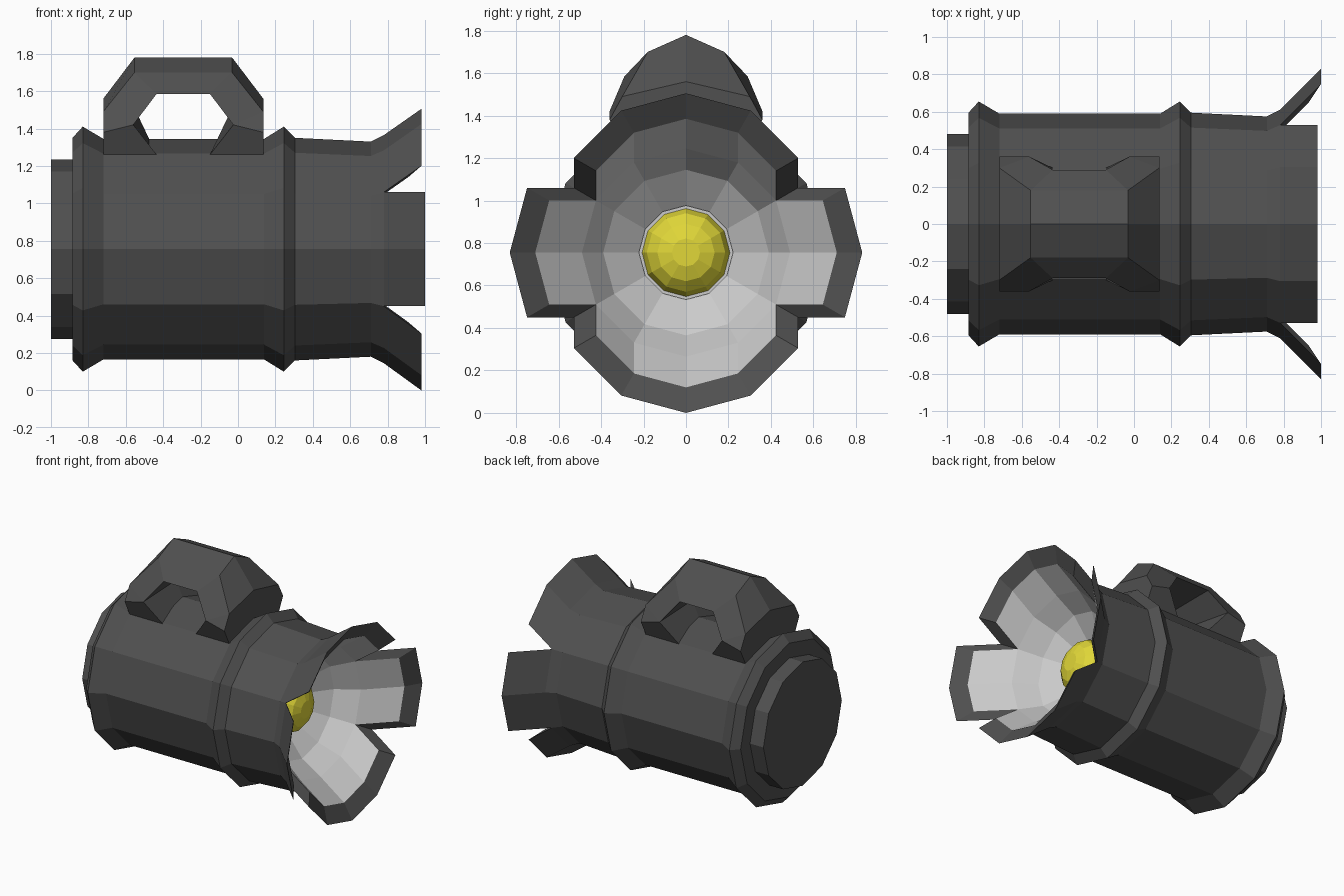
import bpy, bmesh
from math import sin, cos, pi

if "Cube" in bpy.data.objects:
    bpy.data.objects.remove(bpy.data.objects["Cube"])

N = 12        # sides of every round part
AXIS_Z = 0.755


def material(name, rgb):
    m = bpy.data.materials.new(name)
    m.diffuse_color = (*rgb, 1)
    m.use_nodes = True
    m.node_tree.nodes["Principled BSDF"].inputs["Base Color"].default_value = m.diffuse_color
    return m


def ring(bm, x, r):
    return [bm.verts.new((x, r * cos(2 * pi * i / N), AXIS_Z + r * sin(2 * pi * i / N)))
            for i in range(N)]


def lathe(bm, profile, mat=0):
    """Rings along x joined by quads; returns the rings."""
    rings = [ring(bm, x, r) for x, r in profile]
    for a, b in zip(rings, rings[1:]):
        for i in range(N):
            j = (i + 1) % N
            bm.faces.new((a[i], a[j], b[j], b[i])).material_index = mat
    return rings


def finish(bm, name, *mats):
    bmesh.ops.recalc_face_normals(bm, faces=bm.faces)
    me = bpy.data.meshes.new(name)
    bm.to_mesh(me)
    bm.free()
    for m in mats:
        me.materials.append(m)
    ob = bpy.data.objects.new(name, me)
    bpy.context.collection.objects.link(ob)
    return ob


dark = material("dark_grey", (0.08, 0.08, 0.08))
light = material("light_grey", (0.6, 0.6, 0.6))
yellow = material("yellow", (0.75, 0.68, 0.04))

# Housing: outer barrel and inner reflector
bm = bmesh.new()
outer = lathe(bm, [(-1, .48), (-.885, .48), (-.885, .595), (-.83, .655), (-.72, .59),
                   (.14, .59), (.245, .655), (.305, .595), (.71, .575), (.78, .61)])
inner = lathe(bm, [(.71, .49), (.55, .39), (.42, .22)], 1)
bm.faces.new(outer[0])
bm.faces.new(inner[-1]).material_index = 1

# Four flaps, each the rim arc pushed outwards: first index, last index, dx, dy, dz
for first, last, dx, dy, dz in [(-1, 1, .22, .22, 0), (1, 5, .20, 0, .14),
                                (5, 7, .22, -.22, 0), (7, 11, .20, 0, -.145)]:
    rows = []
    for i in range(first, last + 1):
        ob_, ib = outer[-1][i % N], inner[0][i % N]
        ot, it = [bm.verts.new((v.co.x + dx, v.co.y + dy, v.co.z + dz)) for v in (ob_, ib)]
        rows.append((ob_, ot, it, ib))
    for a, b in zip(rows, rows[1:]):
        for k in range(3):  # outside, rim, inside
            f = bm.faces.new((a[k], b[k], b[k + 1], a[k + 1]))
            f.material_index = 1 if k == 2 else 0
    bm.faces.new(rows[0])
    bm.faces.new(rows[-1])
finish(bm, "housing", dark, light)

# Lamp collar
bm = bmesh.new()
r = lathe(bm, [(.40, .222), (.45, .222), (.45, .207), (.40, .207), (.40, .222)])
bmesh.ops.remove_doubles(bm, verts=bm.verts, dist=.0001)
finish(bm, "lamp_collar", light)

# Lamp dome
bm = bmesh.new()
r = lathe(bm, [(.40, .207), (.45, .207), (.515, .185), (.56, .135), (.585, .066)])
bm.faces.new(r[0])
bm.faces.new(r[-1])
finish(bm, "lamp_dome", yellow)

# Handle: stations of (outer centre, outer side, inner side, inner centre)
half = [((-.72, 0, 1.26), (-.72, .30, 1.26), (-.435, .30, 1.26), (-.435, 0, 1.26)),
        ((-.72, 0, 1.40), (-.72, .36, 1.38), (-.56, .36, 1.42), (-.53, 0, 1.46)),
        ((-.72, 0, 1.56), (-.72, .30, 1.49), (-.56, .36, 1.42), (-.53, 0, 1.46)),
        ((-.553, 0, 1.78), (-.553, .18, 1.70), (-.435, .29, 1.585), (-.435, 0, 1.585))]
MID = -.2925
stations = half + [[(2 * MID - x, y, z) for x, y, z in s] for s in reversed(half)]
bm = bmesh.new()
loops = []
for oc, os, i_s, ic in stations:
    pts = [oc, os, i_s, ic] + [(p[0], -p[1], p[2]) for p in (i_s, os)]
    loops.append([bm.verts.new(p) for p in pts])
for a, b in zip(loops, loops[1:]):
    for k in range(6):
        m = (k + 1) % 6
        bm.faces.new((a[k], a[m], b[m], b[k]))
bm.faces.new(loops[0])
bm.faces.new(loops[-1])
bmesh.ops.remove_doubles(bm, verts=bm.verts, dist=.0001)
finish(bm, "handle", dark)
